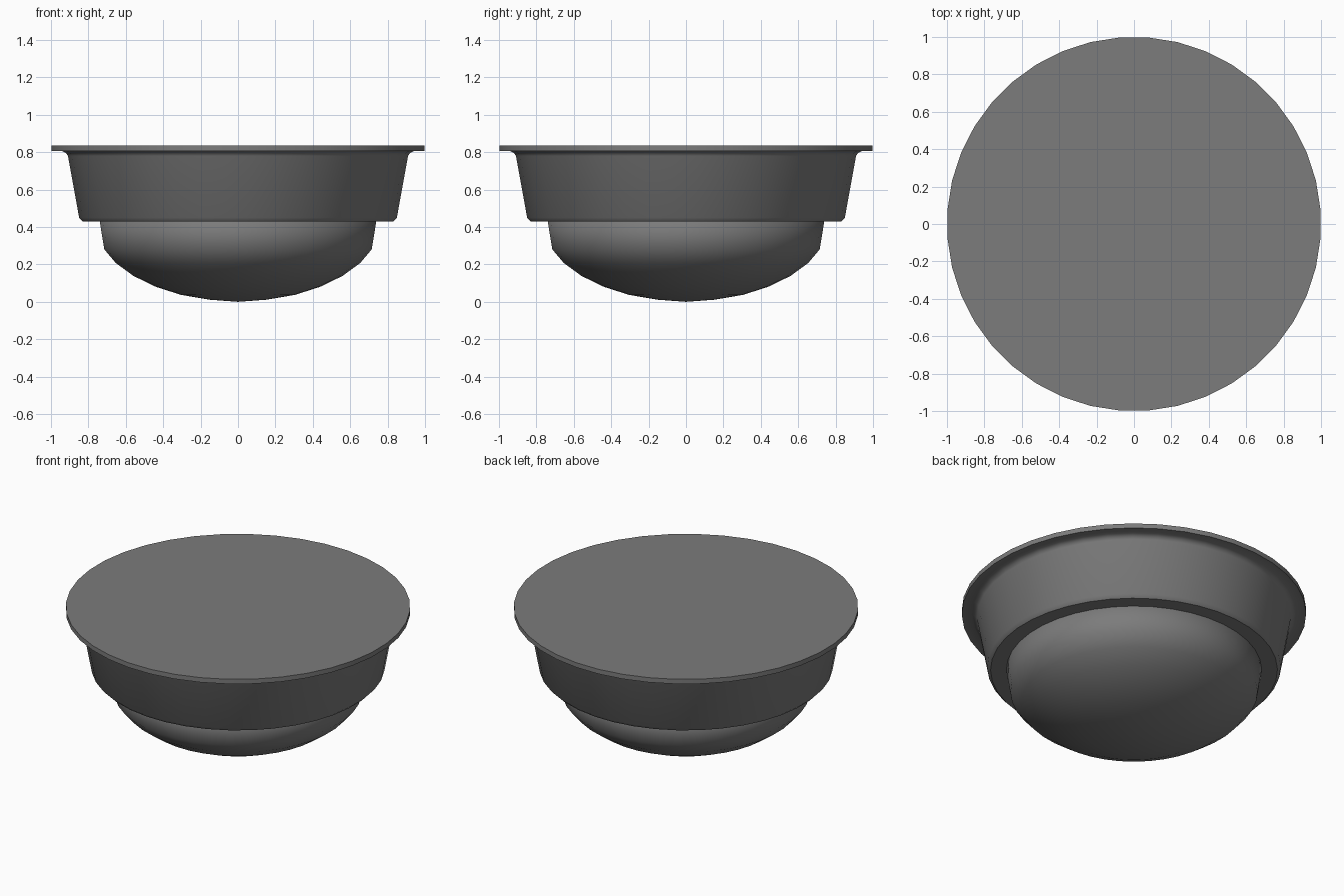
import bpy, bmesh, math

if "Cube" in bpy.data.objects:
    bpy.data.objects.remove(bpy.data.objects["Cube"], do_unlink=True)

SIDES = 40

grey = bpy.data.materials.new("dark_grey")
grey.use_nodes = True
colour = (0.2, 0.2, 0.2, 1)
grey.diffuse_color = colour
grey.node_tree.nodes["Principled BSDF"].inputs["Base Color"].default_value = colour


def lathe(name, profile, sharp_angle):
    """Turn a (radius, height) profile, listed bottom to top, about z and cap open ends."""
    bm = bmesh.new()
    rings = []
    for r, z in profile:
        if r == 0:
            rings.append([bm.verts.new((0, 0, z))] * SIDES)
            continue
        angles = [(i + 0.5) * math.tau / SIDES for i in range(SIDES)]
        rings.append([bm.verts.new((r * math.cos(a), r * math.sin(a), z)) for a in angles])
    for low, high in zip(rings, rings[1:]):
        for i in range(SIDES):
            j = (i + 1) % SIDES
            corners = dict.fromkeys((low[i], low[j], high[j], high[i]))
            bm.faces.new(list(corners))
    if profile[0][0] > 0:
        bm.faces.new(rings[0][::-1])
    if profile[-1][0] > 0:
        bm.faces.new(rings[-1])
    bmesh.ops.recalc_face_normals(bm, faces=bm.faces[:])
    mesh = bpy.data.meshes.new(name)
    bm.to_mesh(mesh)
    bm.free()
    mesh.materials.append(grey)
    obj = bpy.data.objects.new(name, mesh)
    bpy.context.collection.objects.link(obj)
    bpy.ops.object.select_all(action="DESELECT")
    obj.select_set(True)
    bpy.context.view_layer.objects.active = obj
    bpy.ops.object.shade_smooth_by_angle(angle=math.radians(sharp_angle))


# Tapered housing with bevelled foot, filleted neck and flat top flange
lathe("housing", [(0.833, 0.43), (0.852, 0.45), (0.912, 0.78), (0.922, 0.795),
                  (0.94, 0.805), (1.0, 0.805), (1.0, 0.835)], 40)

# Rounded bowl, its upper rim softly turned in inside the housing
lathe("bowl", [(0, 0), (0.15, 0.011), (0.305, 0.037), (0.44, 0.08), (0.56, 0.138),
               (0.655, 0.207), (0.717, 0.28), (0.742, 0.432), (0.70, 0.46)], 80)
